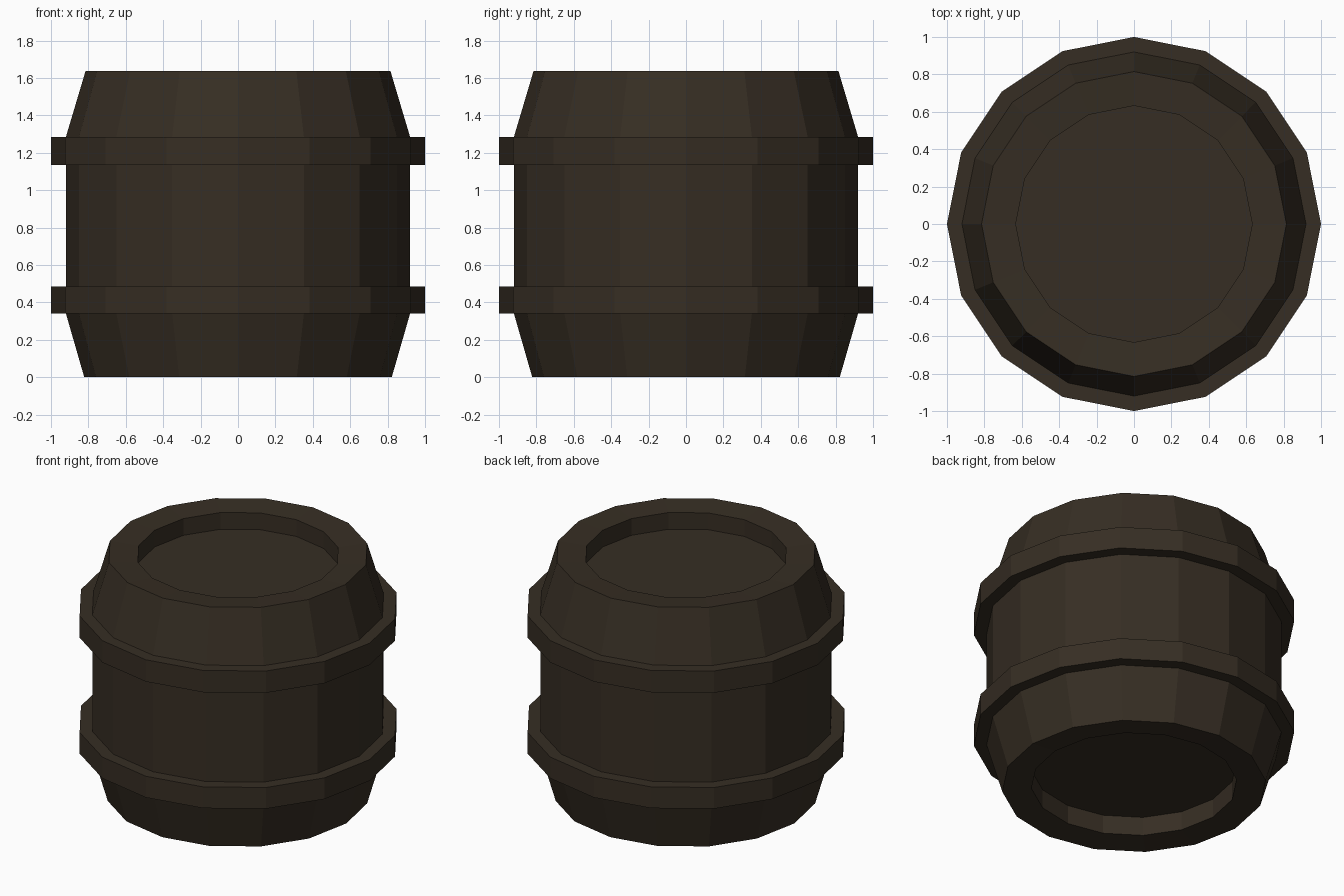
import bpy, bmesh, math

if "Cube" in bpy.data.objects:
    bpy.data.objects.remove(bpy.data.objects["Cube"])

SIDES = 16

wood = bpy.data.materials.new("dark brown wood")
wood.diffuse_color = (0.037, 0.027, 0.017, 1)
wood.use_nodes = True
wood.node_tree.nodes["Principled BSDF"].inputs["Base Color"].default_value = wood.diffuse_color


def lathe(name, profile):
    """Spin a list of (radius, z) points into a flat-faced closed solid."""
    bm = bmesh.new()
    rings = [[bm.verts.new((r * math.cos(2 * math.pi * i / SIDES),
                            r * math.sin(2 * math.pi * i / SIDES), z))
              for i in range(SIDES)] for r, z in profile]
    for a, b in zip(rings, rings[1:]):
        for i in range(SIDES):
            j = (i + 1) % SIDES
            bm.faces.new((a[i], a[j], b[j], b[i]))
    bm.faces.new(rings[0][::-1])
    bm.faces.new(rings[-1])
    bmesh.ops.recalc_face_normals(bm, faces=bm.faces)
    mesh = bpy.data.meshes.new(name)
    bm.to_mesh(mesh)
    bm.free()
    mesh.materials.append(wood)
    obj = bpy.data.objects.new(name, mesh)
    bpy.context.collection.objects.link(obj)
    return obj


# Bulging staves with two raised hoops
bottom_cap = [(0.64, 0.143), (0.64, 0.014), (0.822, 0)]
hoops = []
for z0, z1 in ((0.34, 0.486), (1.135, 1.285)):
    hoops += [(0.92, z0), (1.0, z0), (1.0, z1), (0.92, z1)]
top_cap = [(0.815, 1.637), (0.632, 1.623), (0.632, 1.508)]

# Barrel with recessed bottom and lid
lathe("barrel", bottom_cap + hoops + top_cap)
